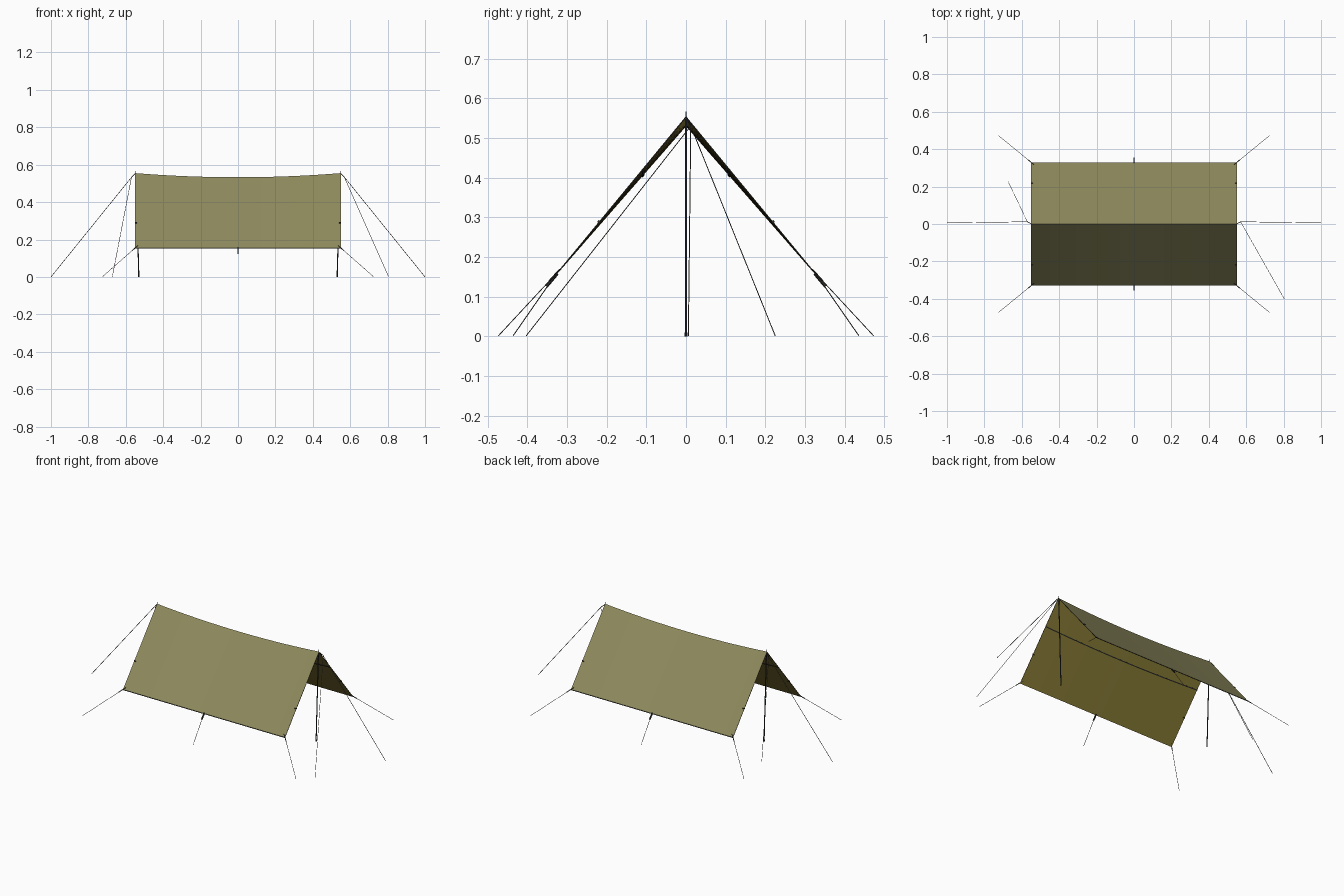
import bpy, bmesh, math
from mathutils import Vector

if "Cube" in bpy.data.objects:
    bpy.data.objects.remove(bpy.data.objects["Cube"])

HALF, EAVE_Y, EAVE_Z, RIDGE_Z, SAG = 0.55, 0.33, 0.155, 0.555, 0.022


def material(name, rgb):
    m = bpy.data.materials.new(name)
    m.diffuse_color = (*rgb, 1)
    m.use_nodes = True
    m.node_tree.nodes["Principled BSDF"].inputs["Base Color"].default_value = m.diffuse_color
    return m


OUTER = material("olive_cloth", (0.27, 0.255, 0.11))
INNER = material("tan_lining", (0.28, 0.225, 0.042))
TRIM = material("dark_webbing", (0.025, 0.025, 0.022))
POLE = material("pole_metal", (0.035, 0.037, 0.045))
CORD = material("cord_grey", (0.09, 0.08, 0.07))


def finish(name, bm, mats, smooth=False):
    bmesh.ops.recalc_face_normals(bm, faces=bm.faces)
    me = bpy.data.meshes.new(name)
    bm.to_mesh(me)
    bm.free()
    for m in mats:
        me.materials.append(m)
    ob = bpy.data.objects.new(name, me)
    bpy.context.collection.objects.link(ob)
    if smooth:
        bpy.context.view_layer.objects.active = ob
        ob.select_set(True)
        bpy.ops.object.shade_smooth_by_angle(angle=math.radians(30))
        ob.select_set(False)
    return ob


def rod(name, points, r, mat, sides=6):
    """Straight round segments joining the given points."""
    bm = bmesh.new()
    pts = [Vector(p) for p in points]
    for a, b in zip(pts, pts[1:]):
        d = b - a
        new = bmesh.ops.create_cone(bm, cap_ends=True, segments=sides,
                                    radius1=r, radius2=r, depth=d.length)["verts"]
        rot = d.to_track_quat('Z', 'Y')
        for v in new:
            v.co = rot @ v.co + (a + b) / 2
    return finish(name, bm, [mat])


def surface(x, t, side, lift=0.0):
    """Point on a slope: t = 0 at the ridge, 1 at the eave."""
    sag = SAG * (1 - (x / HALF) ** 2) * (1 - t)
    z = RIDGE_Z + (EAVE_Z - RIDGE_Z) * t - sag
    return Vector((x, side * (EAVE_Y * t + lift * 0.77), z + lift * 0.64))


def strip(name, profile, mat_ids, mats, steps=24):
    """Sweep a closed profile along x, following the ridge sag."""
    bm = bmesh.new()
    rings = [[bm.verts.new(p) for p in profile(-HALF + 2 * HALF * i / steps)]
             for i in range(steps + 1)]
    n = len(rings[0])
    for a, b in zip(rings, rings[1:]):
        for k in range(n):
            f = bm.faces.new((a[k], a[(k + 1) % n], b[(k + 1) % n], b[k]))
            f.material_index = mat_ids[k]
    if n == 4:
        for ring in (rings[0], rings[-1]):
            bm.faces.new(ring)
    else:  # one dark end face per slope
        for r in (rings[0], rings[-1]):
            for q in ((0, 1, 4, 5), (1, 2, 3, 4)):
                bm.faces.new([r[k] for k in q]).material_index = 2
    return finish(name, bm, mats, True)


# Sagging tarp: olive outside, tan inside, dark hem
drop = Vector((0, 0, -0.004))
strip("tarp", lambda x: [surface(x, 1, -1), surface(x, 0, 1), surface(x, 1, 1),
                         surface(x, 1, 1) + drop, surface(x, 0, 1) + drop,
                         surface(x, 1, -1) + drop],
      [0, 0, 2, 1, 1, 2], [OUTER, INNER, TRIM])

# Inside seam tapes
for side, label in ((-1, "front"), (1, "back")):
    strip(label + "_inner_seam",
          lambda x: [surface(x, t, side, l) for t, l in
                     ((0.33, -0.003), (0.342, -0.003), (0.342, -0.005), (0.33, -0.005))],
          [0] * 4, [TRIM])

for sx, end in ((-1, "left"), (1, "right")):
    # Leaning pole with a tip spike and a foot
    rod(end + "_pole", [(sx * 0.53, 0, 0), (sx * 0.546, 0, 0.55)], 0.003, POLE, 8)
    rod(end + "_pole_tip", [(sx * 0.548, 0, 0.545), (sx * 0.549, 0, 0.566)], 0.0018, POLE)
    rod(end + "_pole_foot", [(sx * 0.53, 0, 0), (sx * 0.53, 0, 0.01)], 0.004, TRIM, 8)
    # Ridge loop and long ridge guy line
    rod(end + "_ridge_loop", [(sx * 0.548, 0, 0.553), (sx * 0.57, 0.012, 0.532)], 0.002, TRIM)
    rod(end + "_ridge_guy", [(sx * 0.57, 0.012, 0.532), (sx * 0.999, 0.006, 0.001)], 0.0014, CORD)
    for sy, label in ((-1, "front"), (1, "back")):
        # Corner tabs and corner guy lines
        a, b = Vector((sx * HALF, sy * EAVE_Y, EAVE_Z)), Vector((sx * 0.725, sy * 0.473, 0.001))
        rod(f"{label}_{end}_corner_tab", [a.lerp(b, -0.08), a.lerp(b, 0.1)], 0.0025, TRIM)
        rod(f"{label}_{end}_corner_guy", [a, b], 0.0012, CORD)
        # Small loops on the side hems
        p = surface(sx * 0.545, 0.665, sy)
        rod(f"{label}_{end}_hem_loop", [p - Vector((0.006, 0, 0)), p + Vector((0.006, 0, 0))],
            0.004, TRIM)

# Extra slanted ridge guys
rod("right_side_guy", [(0.57, 0.012, 0.53), (0.805, -0.403, 0.001)], 0.0012, CORD)
rod("left_side_guy", [(-0.57, 0.012, 0.53), (-0.672, 0.225, 0.001)], 0.0012, CORD)

# Middle eave tabs and guy lines
for sy, label in ((-1, "front"), (1, "back")):
    rod(label + "_middle_tab", [(0, sy * 0.325, 0.158), (0, sy * 0.352, 0.126)], 0.0045, TRIM)
    rod(label + "_middle_guy", [(0, sy * 0.345, 0.132), (0, sy * 0.436, 0.001)], 0.0012, CORD)
